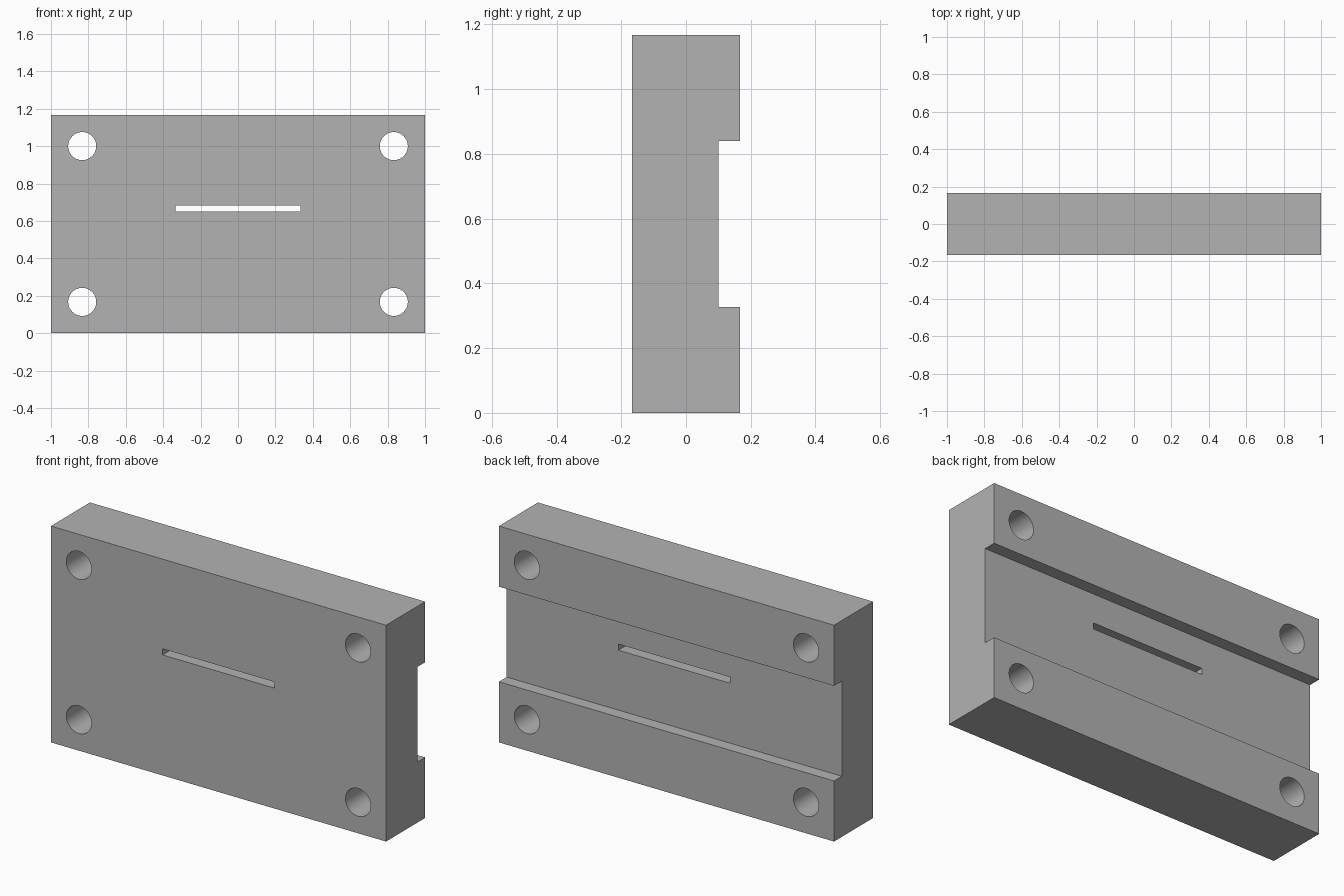
import bpy, bmesh, math

cube = bpy.data.objects.get("Cube")
if cube:
    bpy.data.objects.remove(cube, do_unlink=True)

WIDTH, DEPTH, HEIGHT = 2.0, 0.333, 1.167
CHANNEL_LOW, CHANNEL_HIGH, CHANNEL_Y = 0.327, 0.84, 0.1
HOLE_X, HOLE_RADIUS = 0.833, 0.075

grey = bpy.data.materials.new("machined grey")
grey.use_nodes = True
grey.diffuse_color = (0.45, 0.45, 0.45, 1)
grey.node_tree.nodes["Principled BSDF"].inputs["Base Color"].default_value = grey.diffuse_color


def extruded_profile(name, points, width):
    """Extrude a y-z outline along x, centred on x = 0."""
    bm = bmesh.new()
    face = bm.faces.new([bm.verts.new((-width / 2, y, z)) for y, z in points])
    extruded = bmesh.ops.extrude_face_region(bm, geom=[face])["geom"]
    moved = [v for v in extruded if isinstance(v, bmesh.types.BMVert)]
    bmesh.ops.translate(bm, verts=moved, vec=(width, 0, 0))
    bmesh.ops.recalc_face_normals(bm, faces=bm.faces)
    mesh = bpy.data.meshes.new(name)
    bm.to_mesh(mesh)
    bm.free()
    mesh.materials.append(grey)
    obj = bpy.data.objects.new(name, mesh)
    bpy.context.collection.objects.link(obj)
    return obj


def cut(target, cutter):
    """Subtract the cutter from the target, then remove the cutter."""
    cutter.hide_render = True
    cutter.data.materials.clear()
    cutter.data.materials.append(grey)
    mod = target.modifiers.new("cut", 'BOOLEAN')
    mod.operation, mod.solver, mod.object = 'DIFFERENCE', 'EXACT', cutter
    bpy.ops.object.select_all(action='DESELECT')
    target.select_set(True)
    bpy.context.view_layer.objects.active = target
    bpy.ops.object.modifier_apply(modifier=mod.name)
    bpy.data.objects.remove(cutter, do_unlink=True)


# Block with a wide channel along its back
back = DEPTH / 2
block = extruded_profile("mounting_block", [
    (-back, 0), (back, 0), (back, CHANNEL_LOW), (CHANNEL_Y, CHANNEL_LOW),
    (CHANNEL_Y, CHANNEL_HIGH), (back, CHANNEL_HIGH), (back, HEIGHT), (-back, HEIGHT),
], WIDTH)

# Bolt holes through the four corners
for x in (-HOLE_X, HOLE_X):
    for z in (0.167, 1.0):
        bpy.ops.mesh.primitive_cylinder_add(
            vertices=48, radius=HOLE_RADIUS, depth=1,
            location=(x, 0, z), rotation=(math.pi / 2, 0, 0))
        cut(block, bpy.context.object)

# Narrow slot through the middle
slot = extruded_profile("slot_cutter", [
    (-0.5, 0.65), (0.5, 0.65), (0.5, 0.683), (-0.5, 0.683)], 0.667)
cut(block, slot)

# Smooth hole walls, sharp block edges
block.select_set(True)
bpy.context.view_layer.objects.active = block
bpy.ops.object.shade_smooth_by_angle(angle=math.radians(30))
